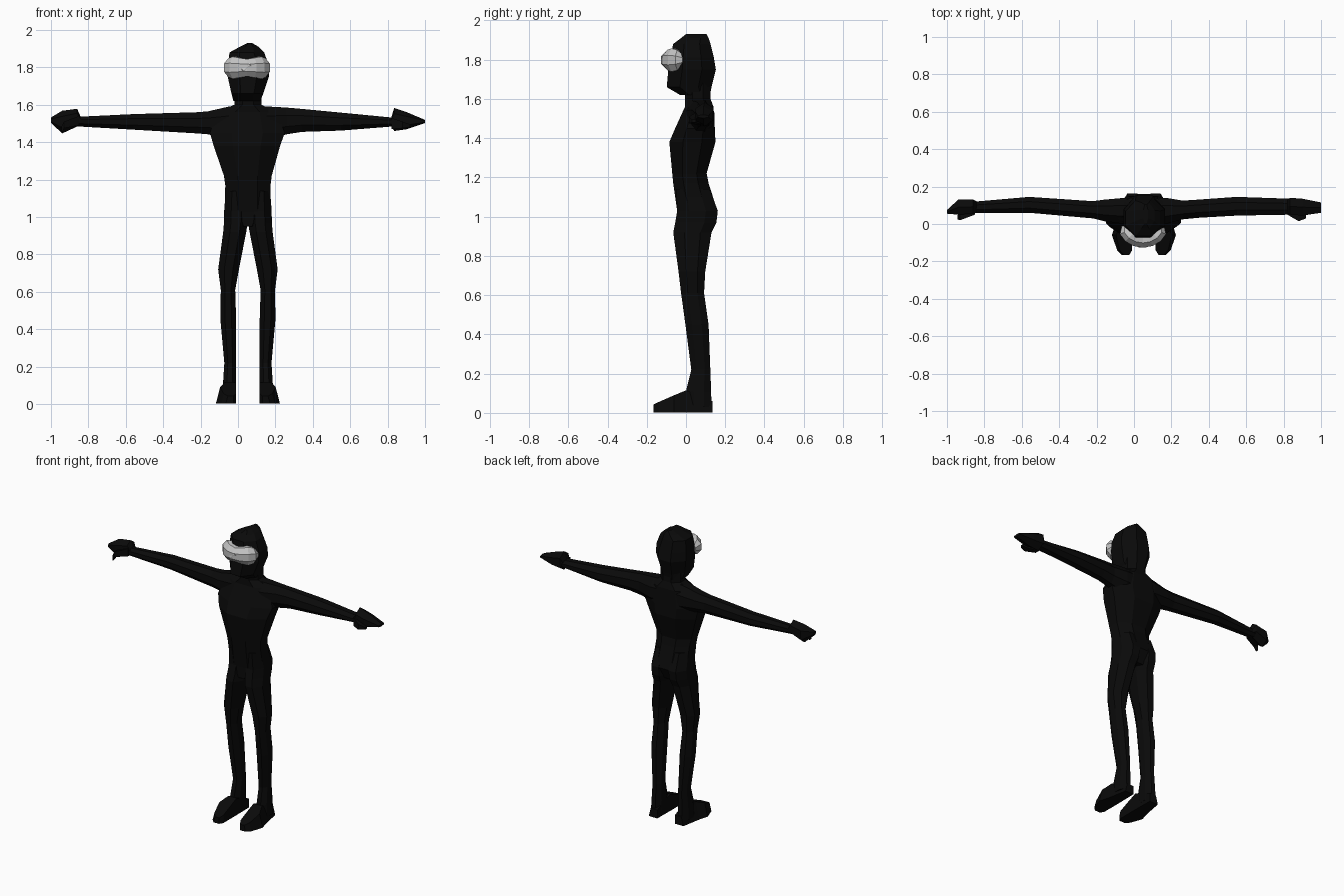
import bpy, bmesh, math
from mathutils import Vector

CX = 0.053  # body centre line


def material(name, rgb):
    m = bpy.data.materials.new(name)
    m.diffuse_color = (*rgb, 1)
    return m


BLACK = material("black", (0.003, 0.003, 0.003))
GREY = material("light grey", (0.55, 0.55, 0.55))


def finish(name, bm, mat):
    bmesh.ops.recalc_face_normals(bm, faces=bm.faces)
    me = bpy.data.meshes.new(name)
    bm.to_mesh(me)
    bm.free()
    me.materials.append(mat)
    ob = bpy.data.objects.new(name, me)
    bpy.context.collection.objects.link(ob)
    return ob


def skin(bm, rings):
    """Join rings of points into a capped tube."""
    vs = [[bm.verts.new(p) for p in r] for r in rings]
    n = len(vs[0])
    for a, b in zip(vs, vs[1:]):
        for i in range(n):
            j = (i + 1) % n
            bm.faces.new((a[i], a[j], b[j], b[i]))
    bm.faces.new(vs[0])
    bm.faces.new(vs[-1])


def loft(name, axis, sections, n=8, mat=BLACK, mirror=False):
    """Sections are (position on axis, low/high, low/high of the other two axes)."""
    rings = []
    k = 1 / math.cos(math.pi / n)
    for t, a0, a1, b0, b1 in sections:
        ring = []
        for i in range(n):
            w = 2 * math.pi * (i + 0.5) / n
            p = [(a0 + a1) / 2 + (a1 - a0) / 2 * k * math.cos(w),
                 (b0 + b1) / 2 + (b1 - b0) / 2 * k * math.sin(w)]
            p.insert("xyz".index(axis), t)
            if mirror:
                p[0] = 2 * CX - p[0]
            ring.append(p)
        rings.append(ring)
    bm = bmesh.new()
    skin(bm, rings)
    return finish(name, bm, mat)


# Torso from crotch to neck: z, x range, y range
loft("torso", "z", [
    (0.95, 0.00, 0.106, -0.04, 0.12),
    (1.03, -0.07, 0.176, -0.045, 0.16),
    (1.17, -0.068, 0.174, -0.065, 0.115),
    (1.22, -0.075, 0.18, -0.07, 0.105),
    (1.38, -0.13, 0.225, -0.085, 0.15),
    (1.45, -0.15, 0.25, -0.055, 0.147),
    (1.56, -0.11, 0.21, -0.005, 0.14),
    (1.60, -0.02, 0.126, -0.005, 0.125),
    (1.68, -0.02, 0.126, -0.005, 0.125)])

# Head: narrow jaw, wide brow, pointed crown
loft("head", "z", [
    (1.62, -0.025, 0.12, -0.03, 0.122),
    (1.66, -0.035, 0.135, -0.098, 0.13),
    (1.75, -0.055, 0.165, -0.09, 0.152),
    (1.81, -0.055, 0.165, -0.08, 0.142),
    (1.88, -0.045, 0.14, -0.065, 0.125),
    (1.91, 0.01, 0.11, -0.025, 0.115),
    (1.93, 0.05, 0.075, 0.0, 0.105)])

# Arms and hands: x, y range, z range
loft("right_arm", "x", [
    (0.05, 0.0, 0.14, 1.42, 1.595),
    (-0.05, 0.0, 0.14, 1.42, 1.59),
    (-0.16, 0.015, 0.13, 1.442, 1.565),
    (-0.22, 0.03, 0.122, 1.447, 1.56),
    (-0.56, 0.06, 0.145, 1.467, 1.55),
    (-0.87, 0.058, 0.118, 1.485, 1.535)])
loft("left_arm", "x", [
    (0.05, 0.0, 0.14, 1.42, 1.595),
    (0.17, 0.0, 0.14, 1.42, 1.59),
    (0.26, 0.025, 0.125, 1.442, 1.585),
    (0.34, 0.033, 0.13, 1.455, 1.578),
    (0.55, 0.045, 0.145, 1.462, 1.558),
    (0.84, 0.05, 0.135, 1.485, 1.53)])
loft("right_hand", "x", [
    (-0.84, 0.06, 0.12, 1.49, 1.53),
    (-0.86, 0.055, 0.13, 1.49, 1.572),
    (-0.94, 0.05, 0.13, 1.455, 1.56),
    (-1.00, 0.055, 0.075, 1.505, 1.53)], n=6)
loft("left_hand", "x", [
    (0.82, 0.06, 0.13, 1.49, 1.53),
    (0.835, 0.05, 0.14, 1.468, 1.575),
    (0.90, 0.045, 0.135, 1.475, 1.555),
    (1.00, 0.06, 0.115, 1.503, 1.518)], n=6)
loft("right_thumb", "x", [
    (-0.85, 0.05, 0.09, 1.49, 1.54),
    (-0.93, 0.02, 0.06, 1.475, 1.51),
    (-0.945, 0.025, 0.045, 1.445, 1.48)], n=4)
loft("left_thumb", "x", [
    (0.82, 0.05, 0.09, 1.47, 1.53),
    (0.88, 0.015, 0.06, 1.475, 1.51),
    (0.92, 0.03, 0.05, 1.48, 1.495)], n=4)

for side, flip in (("right", False), ("left", True)):
    # Leg: z, x range, y range
    loft(side + "_leg", "z", [
        (1.14, -0.066, 0.05, -0.05, 0.12),
        (1.03, -0.074, 0.055, -0.045, 0.162),
        (0.97, -0.075, 0.052, -0.055, 0.155),
        (0.92, -0.079, 0.044, -0.065, 0.13),
        (0.72, -0.106, 0.005, -0.038, 0.098),
        (0.61, -0.092, -0.015, -0.025, 0.092),
        (0.45, -0.094, -0.01, -0.003, 0.115),
        (0.22, -0.073, -0.01, 0.027, 0.124),
        (0.11, -0.08, -0.01, 0.0, 0.128),
        (0.03, -0.085, -0.01, 0.0, 0.13)], mirror=flip)
    # Foot: wedge with its toe turned outward
    foot = [(0.135, -0.075, -0.012, 0.06), (0.0, -0.10, -0.01, 0.115),
            (-0.06, -0.118, -0.01, 0.09), (-0.14, -0.09, -0.01, 0.055),
            (-0.165, -0.065, -0.025, 0.043)]
    rings = []
    for y, x0, x1, top in foot:
        inset = 0.25 * top
        ring = [(x0, y, 0.003), (x1, y, 0.003), (x1, y, top), (x0 + inset, y, top)]
        rings.append([(2 * CX - x if flip else x, yy, z) for x, yy, z in ring])
    bm = bmesh.new()
    skin(bm, rings)
    finish(side + "_foot", bm, BLACK)

# Goggles: lumpy tube wrapped around the front of the face
bm = bmesh.new()
rings = []
radii = [0.025, 0.055, 0.064, 0.057, 0.05, 0.057, 0.064, 0.055, 0.025]
for i, r in enumerate(radii):
    a = math.pi * (i / (len(radii) - 1))
    out = Vector((-math.cos(a), -math.sin(a), 0))
    c = Vector((0.048, -0.01, 1.798)) + Vector((out.x * 0.09, out.y * 0.073, 0))
    rings.append([c + out * (min(r, 0.047) * math.cos(w)) + Vector((0, 0, r * math.sin(w)))
                  for w in (2 * math.pi * (k + 0.5) / 8 for k in range(8))])
skin(bm, rings)
finish("goggles", bm, GREY)

# Rounded centre lens
bm = bmesh.new()
bmesh.ops.create_icosphere(bm, subdivisions=1, radius=1)
for v in bm.verts:
    v.co = Vector((0.046 + v.co.x * 0.062, -0.09 + v.co.y * 0.043, 1.798 + v.co.z * 0.04))
finish("goggle_lens", bm, GREY)
